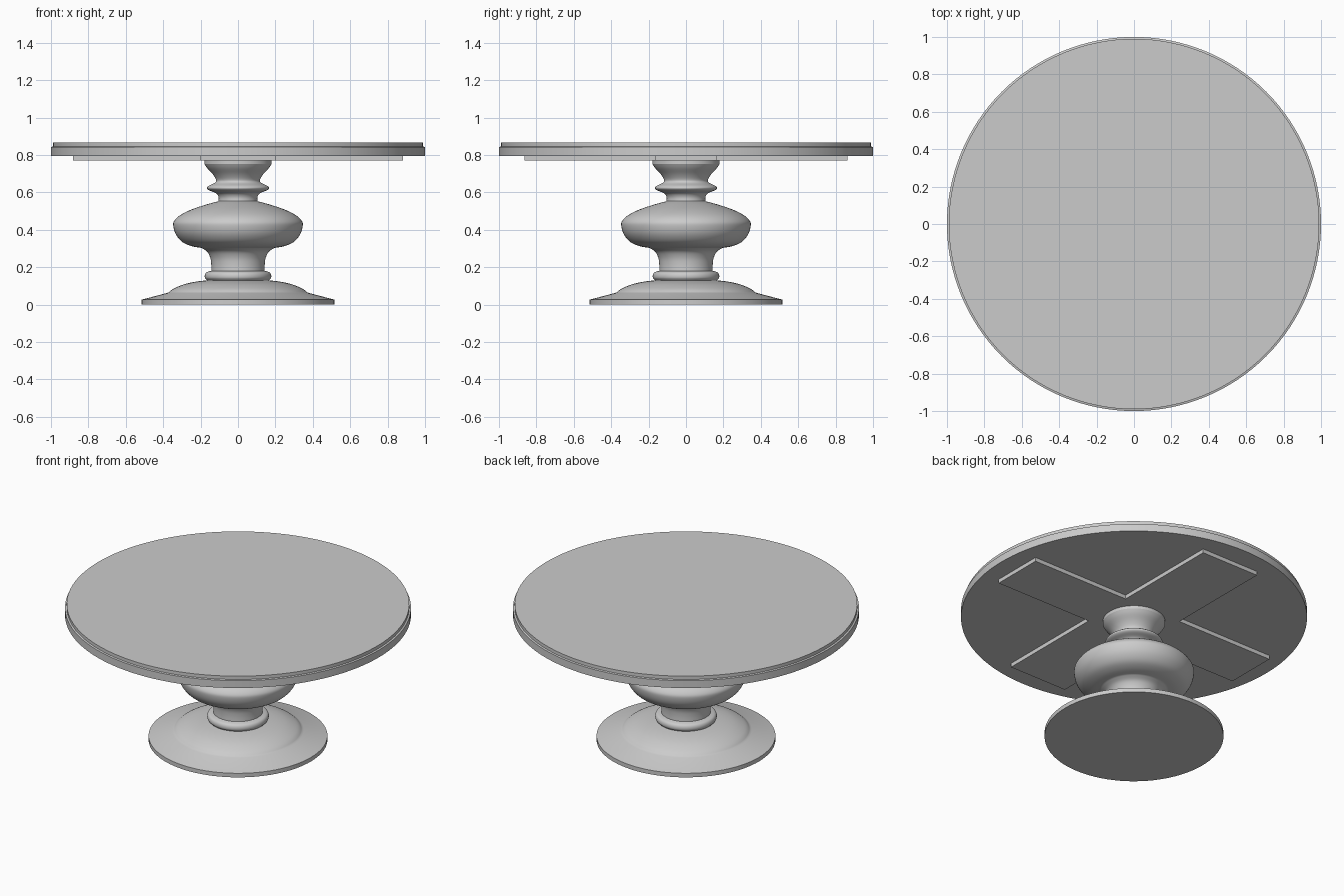
import bpy, bmesh, math

if "Cube" in bpy.data.objects:
    bpy.data.objects.remove(bpy.data.objects["Cube"])

def catmull(pts, n=4):
    # smooth curve through the given profile points
    out = []
    for i in range(len(pts) - 1):
        p0, p1, p2, p3 = (pts[max(i - 1, 0)], pts[i], pts[i + 1],
                          pts[min(i + 2, len(pts) - 1)])
        for k in range(n):
            t = k / n
            out.append(tuple(0.5 * (2 * b + (c - a) * t + (2 * a - 5 * b + 4 * c - d) * t * t
                                    + (3 * b - a - 3 * c + d) * t ** 3)
                             for a, b, c, d in zip(p0, p1, p2, p3)))
    return out + [pts[-1]]

def finish(name, bm):
    bmesh.ops.recalc_face_normals(bm, faces=bm.faces)
    me = bpy.data.meshes.new(name)
    bm.to_mesh(me)
    bm.free()
    ob = bpy.data.objects.new(name, me)
    bpy.context.collection.objects.link(ob)
    bpy.ops.object.select_all(action='DESELECT')
    ob.select_set(True)
    bpy.context.view_layer.objects.active = ob
    bpy.ops.object.shade_smooth_by_angle(angle=math.radians(30))
    return ob

def lathe(name, profile, seg=96):
    # revolve an (r, z) profile around z and cap both ends
    bm = bmesh.new()
    rings = [[bm.verts.new((r * math.cos(2 * math.pi * i / seg),
                            r * math.sin(2 * math.pi * i / seg), z))
              for i in range(seg)] for r, z in profile]
    for a, b in zip(rings, rings[1:]):
        for i in range(seg):
            j = (i + 1) % seg
            bm.faces.new((a[i], a[j], b[j], b[i]))
    bm.faces.new(rings[0])
    bm.faces.new(rings[-1])
    return finish(name, bm)

# round top with a small step near its upper edge
lathe("table_top", [(1.0, 0.795), (1.0, 0.842), (0.99, 0.845), (0.99, 0.866)], 128)

# cross-shaped support plate under the top
bm = bmesh.new()
lx, ly, wx, wy = 0.882, 0.864, 0.203, 0.166
outline = [(lx, -wy), (lx, wy), (wx, wy), (wx, ly), (-wx, ly), (-wx, wy),
           (-lx, wy), (-lx, -wy), (-wx, -wy), (-wx, -ly), (wx, -ly), (wx, -wy)]
face = bm.faces.new([bm.verts.new((x, y, 0.77)) for x, y in outline])
ext = bmesh.ops.extrude_face_region(bm, geom=[face], use_keep_orig=True)
bmesh.ops.translate(bm, vec=(0, 0, 0.025),
                    verts=[v for v in ext["geom"] if isinstance(v, bmesh.types.BMVert)])
finish("cross_support", bm)

# spreading foot with raised dome
foot = [(0.517, 0), (0.517, 0.026), (0.38, 0.062)]
foot += catmull([(0.37, 0.066), (0.345, 0.085), (0.29, 0.108), (0.23, 0.122), (0.165, 0.13)])
lathe("foot", foot)

# turned column: collar, lower neck, bulb, waist ring and flared head
column = [(0.165, 0.128)]
column += catmull([(0.168, 0.132), (0.177, 0.143), (0.177, 0.16), (0.168, 0.173), (0.146, 0.18)])
column += catmull([(0.143, 0.181), (0.143, 0.215), (0.148, 0.25), (0.165, 0.283), (0.195, 0.303)])
column += catmull([(0.20, 0.304), (0.25, 0.313), (0.298, 0.335), (0.332, 0.375), (0.346, 0.42),
                   (0.341, 0.448), (0.31, 0.478), (0.25, 0.508), (0.17, 0.535), (0.106, 0.552)])
column += catmull([(0.104, 0.553), (0.104, 0.575), (0.118, 0.596), (0.155, 0.611), (0.166, 0.624),
                   (0.155, 0.636), (0.123, 0.652), (0.118, 0.668), (0.135, 0.697),
                   (0.165, 0.73), (0.18, 0.752)])
column += [(0.18, 0.772)]
lathe("pedestal_column", column)
